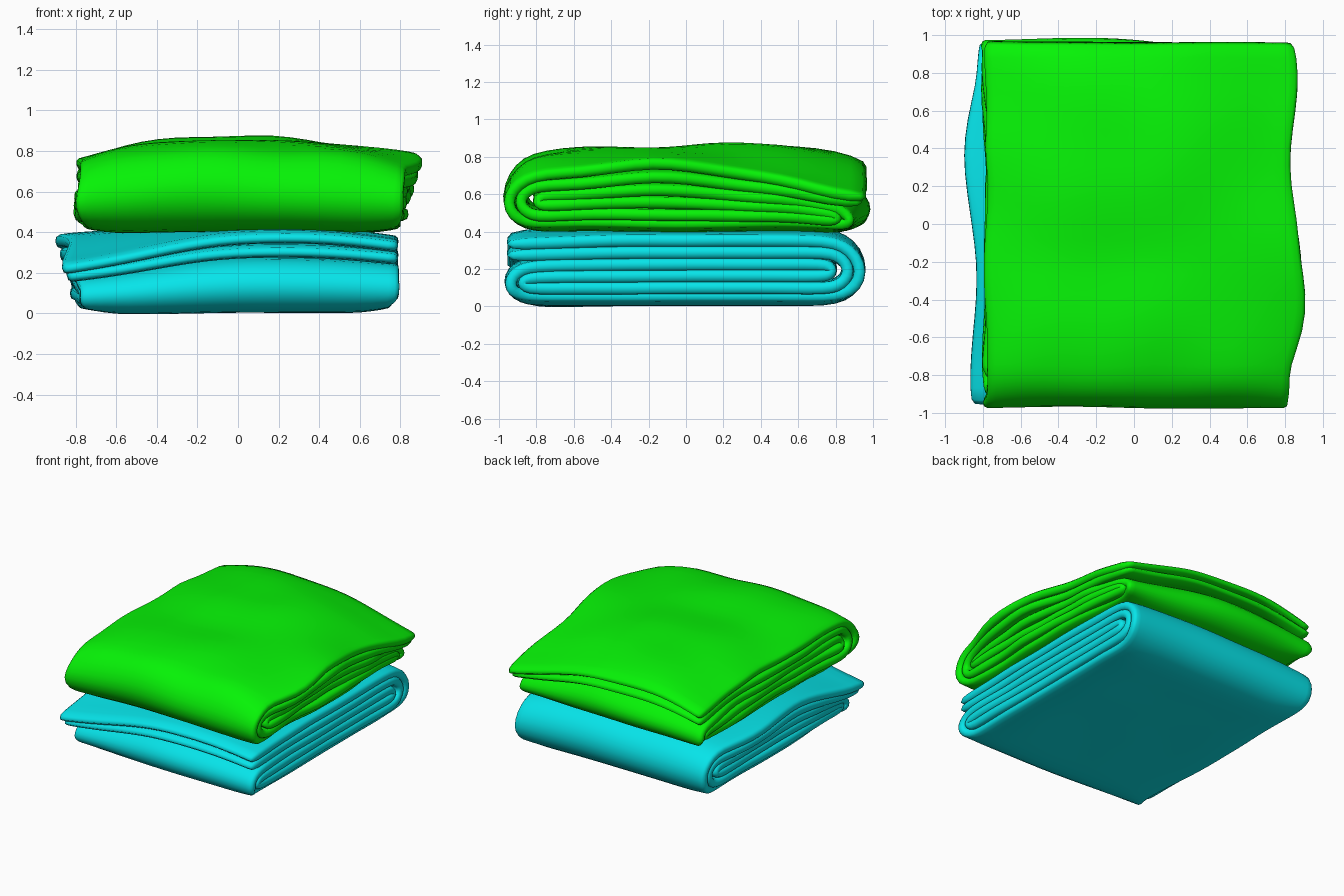
import bpy, bmesh, math
from mathutils import Vector, noise

if "Cube" in bpy.data.objects:
    bpy.data.objects.remove(bpy.data.objects["Cube"])

# Straight layers of a doubled sheet rolled in thirds: (y start, y end, z, fold bulge after it)
RUNS = [(-.96, .74, .385, .19), (.74, -.80, .035, .14), (-.80, .72, .245, .06),
        (.72, -.80, .176, .075), (-.80, .74, .106, .125), (.74, -.96, .315, 0)]


def fold_path():
    """Side profile of the sheet as (y, z) points."""
    pts = []
    for i, (y0, y1, z, bulge) in enumerate(RUNS):
        pts += [(y0 + (y1 - y0) * k / 9, z) for k in range(10)]
        if i + 1 < len(RUNS):
            z2 = RUNS[i + 1][2]
            way = 1 if y1 > y0 else -1
            n = 6 if abs(z2 - z) > .1 else 4
            for k in range(1, n):
                a = math.pi * k / n
                pts.append((y1 + way * bulge * math.sin(a),
                            (z + z2) / 2 + (z - z2) / 2 * math.cos(a)))
    return pts


def ramp(v, lo, hi):
    t = min(1, max(0, (v - lo) / (hi - lo)))
    return t * t * (3 - 2 * t)


def towel(name, color, base, height, crown, crown_y, wobble, thick, turn):
    path = fold_path()
    cols = [-1, -.95, -.8, -.6, -.4, -.2, 0, .2, .4, .6, .8, .95, 1]
    bm = bmesh.new()
    grid = []
    for u in cols:
        row = []
        for y, z in path:
            x = u * .80 - .01
            top = ramp(z, .2, .38)
            # front corner of the loose flap droops and spreads outwards
            corner = ramp(-x, -.1, .85) * ramp(-y, .1, .95)
            edge = ramp(-u, .3, 1)
            x -= edge * (.015 + .08 * top * math.exp(-((y - .33) / .35) ** 2)
                         + .05 * corner * top)
            # block below is tucked in at that corner and rounded underneath
            tuck = corner * (1 - top)
            x += tuck * .05
            x *= 1 - .045 * ramp(.09 - z, 0, .06)
            # crowned height, lower toward the sides
            h = height * (1 - crown * abs(u) ** 3 - crown_y * abs(y) ** 3)
            h *= 1 - .36 * corner
            zz = base + z * h + .03 * ramp(abs(u), .85, 1) * ramp(.09 - z, 0, .06)
            # ripples, strongest near the cut edges
            n = noise.noise(Vector((x * 2.1, y * 2.6, z * 3 + 5)))
            m = noise.noise(Vector((u * 1.5 + 9, y * 4.0, z * 7)))
            zz += wobble * n * (.3 + z * 2)
            x += wobble * 1.2 * m * abs(u) ** 4
            yy = y * (1 + wobble * .5) + wobble * .5 * m * ramp(abs(y), .6, 1)
            yy += tuck * .09
            row.append(bm.verts.new((-x, -yy, zz) if turn else (x, yy, zz)))
        grid.append(row)
    for a, b in zip(grid, grid[1:]):
        for j in range(len(path) - 1):
            bm.faces.new((a[j], a[j + 1], b[j + 1], b[j]))
    me = bpy.data.meshes.new(name)
    bm.to_mesh(me)
    bm.free()
    ob = bpy.data.objects.new(name, me)
    bpy.context.collection.objects.link(ob)
    mat = bpy.data.materials.new(name + "_cloth")
    mat.diffuse_color = color
    mat.use_nodes = True
    mat.node_tree.nodes["Principled BSDF"].inputs["Base Color"].default_value = mat.diffuse_color
    me.materials.append(mat)
    # cloth thickness with softly rounded rims
    so = ob.modifiers.new("thickness", 'SOLIDIFY')
    so.thickness = thick
    so.offset = 0
    su = ob.modifiers.new("soften", 'SUBSURF')
    su.levels = su.render_levels = 1
    for p in me.polygons:
        p.use_smooth = True
    return ob


# Lower towel, open edge to the front
towel("lower_folded_towel", (.002, .78, .82, 1), .002, 1.02, .11, .06, .012, .067, False)
# Upper towel, turned half way round and more rumpled
towel("upper_folded_towel", (.002, .9, .002, 1), .395, 1.13, .21, .17, .042, .064, True)
